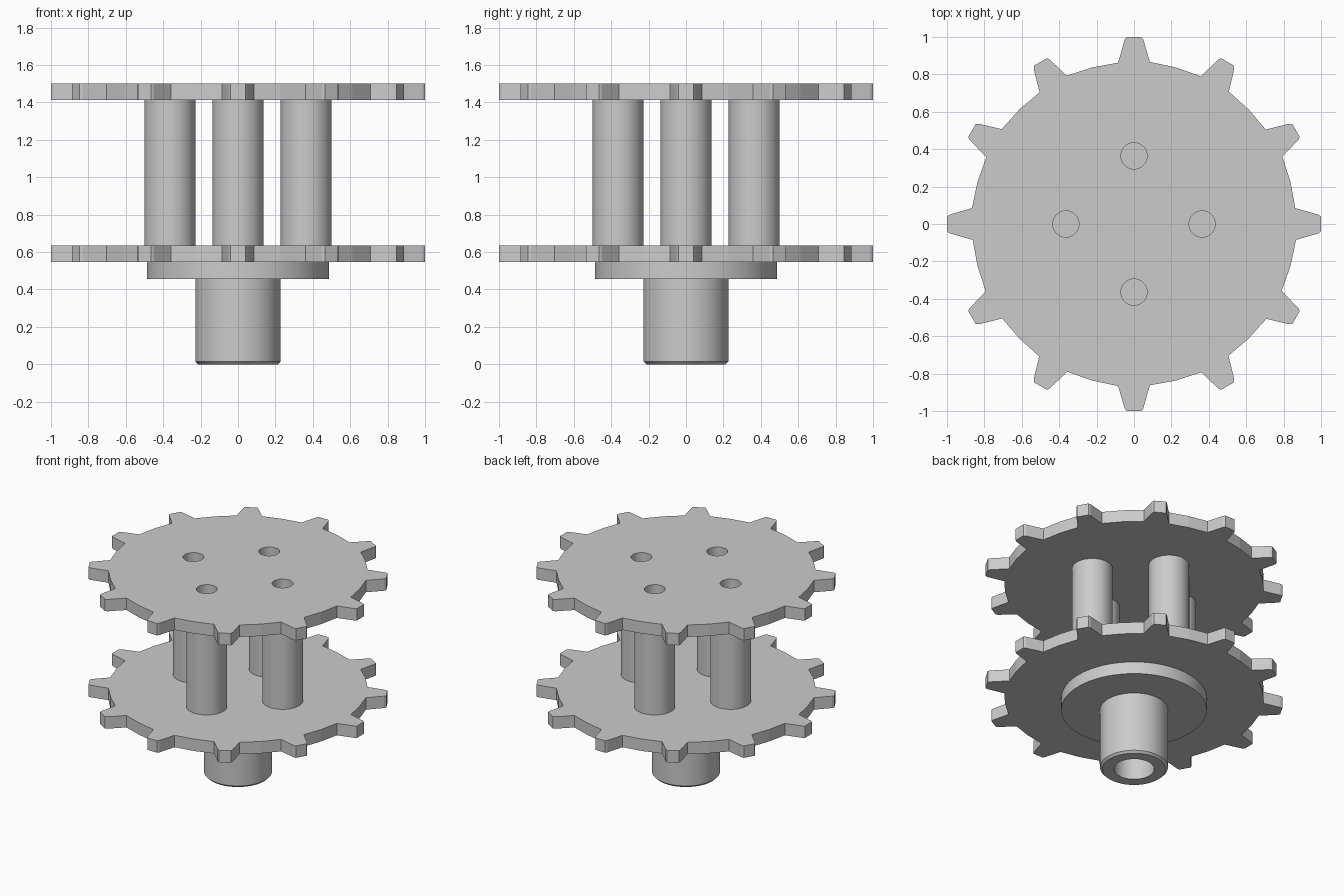
import bpy
import bmesh
from math import cos, sin, pi, radians

cube = bpy.data.objects.get("Cube")
if cube:
    bpy.data.objects.remove(cube, do_unlink=True)

TEETH = 12
ROOT = 0.866
PIN_OFFSET = 0.364
HOLE = 0.07
PLATE = 0.088

grey = bpy.data.materials.new("plain grey")
grey.use_nodes = True
grey.diffuse_color = (0.6, 0.6, 0.6, 1)
grey.node_tree.nodes["Principled BSDF"].inputs["Base Color"].default_value = (0.6, 0.6, 0.6, 1)

pin_spots = [(PIN_OFFSET * cos(i * pi / 2), PIN_OFFSET * sin(i * pi / 2)) for i in range(4)]


def select_only(obj):
    bpy.ops.object.select_all(action="DESELECT")
    obj.select_set(True)
    bpy.context.view_layer.objects.active = obj


def circle(radius, cx=0, cy=0, sides=48):
    return [(cx + radius * cos(2 * pi * i / sides), cy + radius * sin(2 * pi * i / sides))
            for i in range(sides)]


def lathe(name, profile, x=0, y=0, sides=64):
    """Spin a closed (radius, z) profile around the vertical axis."""
    bm = bmesh.new()
    verts = [bm.verts.new((r, 0, z)) for r, z in profile]
    edges = [bm.edges.new(pair) for pair in zip(verts, verts[1:])]
    bmesh.ops.spin(bm, geom=verts + edges, cent=(0, 0, 0), axis=(0, 0, 1),
                   angle=2 * pi, steps=sides, use_duplicate=False)
    bmesh.ops.remove_doubles(bm, verts=bm.verts, dist=0.0005)
    bmesh.ops.recalc_face_normals(bm, faces=bm.faces)
    mesh = bpy.data.meshes.new(name)
    bm.to_mesh(mesh)
    bm.free()
    mesh.materials.append(grey)
    obj = bpy.data.objects.new(name, mesh)
    obj.location = (x, y, 0)
    bpy.context.collection.objects.link(obj)
    select_only(obj)
    bpy.ops.object.shade_smooth_by_angle(angle=radians(30))
    return obj


def sprocket_outline():
    """Tapered teeth with clipped tips, joined by short root arcs."""
    tooth = [(ROOT, -0.085), (0.985, -0.05), (1.0, -0.04),
             (1.0, 0.04), (0.985, 0.05), (ROOT - 0.004, 0.085)]
    points = []
    for i in range(TEETH):
        a = 2 * pi * i / TEETH
        points += [(u * cos(a) - v * sin(a), u * sin(a) + v * cos(a)) for u, v in tooth]
        mid = a + pi / TEETH
        points.append((ROOT * cos(mid), ROOT * sin(mid)))
    return points


def plate(name, z, loops):
    """Extrude a filled outline; inner loops become holes."""
    curve = bpy.data.curves.new(name, "CURVE")
    curve.dimensions = "2D"
    curve.fill_mode = "BOTH"
    curve.extrude = PLATE / 2
    for loop in loops:
        spline = curve.splines.new("POLY")
        spline.points.add(len(loop) - 1)
        for point, (x, y) in zip(spline.points, loop):
            point.co = (x, y, 0, 1)
        spline.use_cyclic_u = True
    curve.materials.append(grey)
    obj = bpy.data.objects.new(name, curve)
    obj.location.z = z + PLATE / 2
    bpy.context.collection.objects.link(obj)
    select_only(obj)
    bpy.ops.object.convert(target="MESH")
    obj = bpy.context.object
    bm = bmesh.new()
    bm.from_mesh(obj.data)
    bmesh.ops.remove_doubles(bm, verts=bm.verts, dist=0.0005)
    bmesh.ops.recalc_face_normals(bm, faces=bm.faces)
    bm.to_mesh(obj.data)
    bm.free()
    bpy.ops.object.shade_flat()


# Toothed plates, the upper one drilled over each pillar
plate("lower_sprocket", 0.547, [sprocket_outline()])
plate("upper_sprocket", 1.413, [sprocket_outline()] + [circle(HOLE, x, y) for x, y in pin_spots])

# Hollow pillars between the plates
for i, (x, y) in enumerate(pin_spots):
    lathe(f"pillar_{i + 1}", [(0, 0.64), (HOLE, 0.64), (HOLE, 1.413), (0.136, 1.413),
                              (0.136, 0.635), (0, 0.635)], x, y, 48)

# Flange and bored shaft with a chamfered end
lathe("flange", [(0, 0.547), (0.487, 0.547), (0.487, 0.457), (0, 0.457)])
lathe("shaft", [(0, 0.457), (0.227, 0.457), (0.227, 0.015), (0.212, 0),
                (0.135, 0), (0.135, 0.45), (0, 0.45)])
